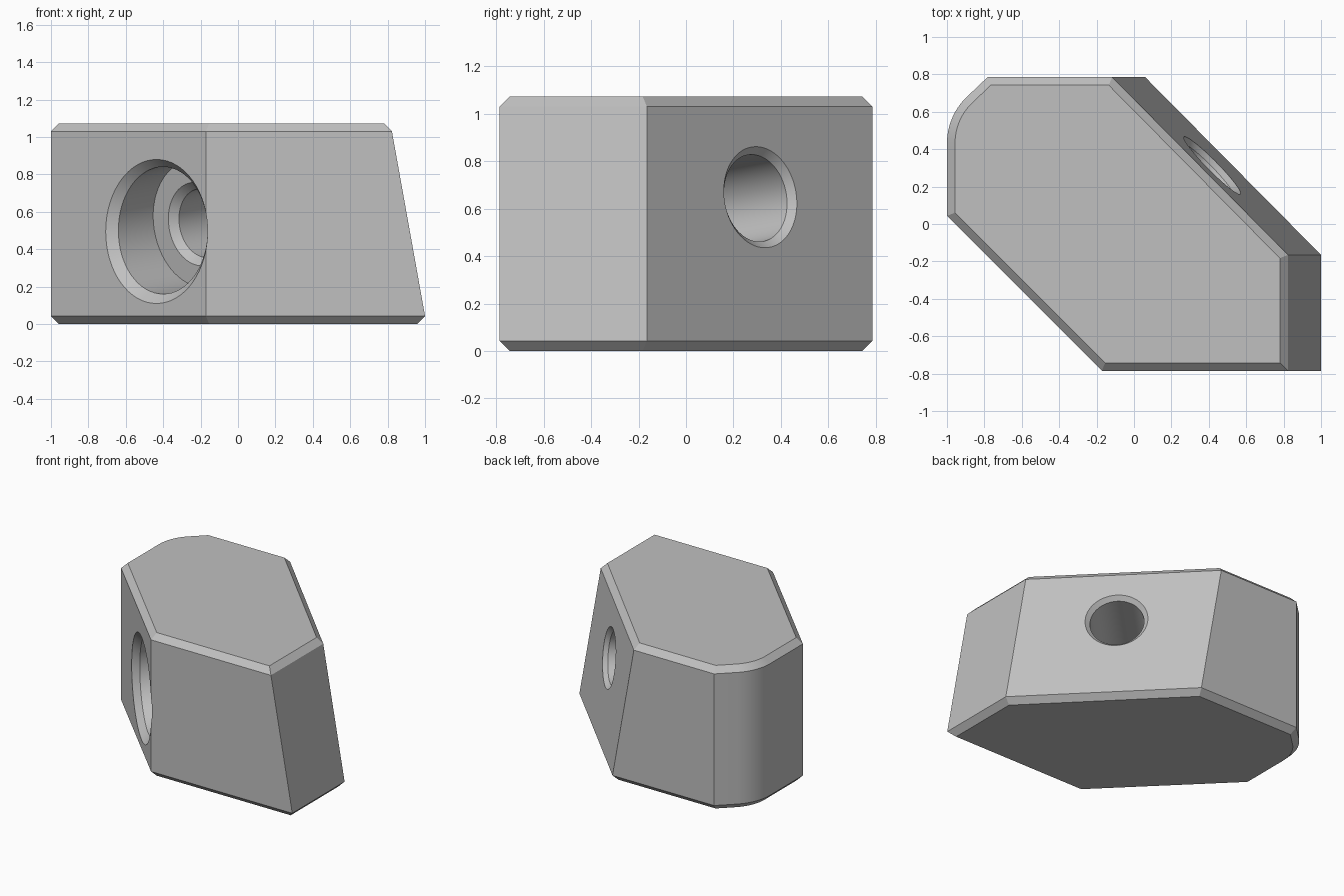
import bpy, bmesh
from math import cos, sin, pi, radians
from mathutils import Vector

cube = bpy.data.objects.get("Cube")
if cube:
    bpy.data.objects.remove(cube, do_unlink=True)

grey = bpy.data.materials.new("plain grey")
grey.use_nodes = True
colour = (0.53, 0.53, 0.53, 1)
grey.diffuse_color = colour
grey.node_tree.nodes["Principled BSDF"].inputs["Base Color"].default_value = colour


def loft(name, rings):
    """Skin a stack of equal-length rings into a closed solid."""
    bm = bmesh.new()
    loops = [[bm.verts.new(p) for p in ring] for ring in rings]
    n = len(loops[0])
    for a, b in zip(loops, loops[1:]):
        for i in range(n):
            j = (i + 1) % n
            bm.faces.new((a[i], a[j], b[j], b[i]))
    bm.faces.new(loops[0][::-1])
    bm.faces.new(loops[-1])
    bmesh.ops.recalc_face_normals(bm, faces=bm.faces)
    mesh = bpy.data.meshes.new(name)
    bm.to_mesh(mesh)
    bm.free()
    mesh.materials.append(grey)
    obj = bpy.data.objects.new(name, mesh)
    bpy.context.collection.objects.link(obj)
    return obj


def outline(z, lean, inset):
    """Block section at a height; the +x edges lean in, all edges inset."""
    pts = [(-1, 0.043), (-0.172, -0.785), (1 - lean, -0.785),
           (1 - lean, -0.165), (0.06 - lean, 0.785), (-0.783, 0.785)]
    # rounded back right corner
    for k in range(13):
        a = radians(135 + 45 * k / 12)
        pts.append((-0.658 + 0.342 * cos(a), 0.432 + 0.342 * sin(a)))
    pts = [Vector(p) for p in pts]
    ring = []
    for i, p in enumerate(pts):
        d1 = (p - pts[i - 1]).normalized()
        d2 = (pts[(i + 1) % len(pts)] - p).normalized()
        n1, n2 = Vector((-d1.y, d1.x)), Vector((-d2.y, d2.x))
        q = p + (n1 + n2) * inset / (1 + n1.dot(n2))
        ring.append((q.x, q.y, z))
    return ring


# Block with chamfered top and bottom rims
edge = 0.043
block = loft("block", [outline(0, 0, edge), outline(edge, 0, 0),
                       outline(1.03, 0.177, 0), outline(1.073, 0.177, edge)])

# Stepped bore, square to the leaning back face
start = Vector((-0.433, -0.524, 0.495))
axis = Vector((0.707, 0.696, 0.127)).normalized()
side = axis.cross(Vector((0, 0, 1))).normalized()
upright = Vector((0, 0, 1))
square = side.cross(axis)
length = 1.214


def circle(t, r, up):
    centre = start + axis * t
    return [centre + r * (side * cos(2 * pi * k / 64) + up * sin(2 * pi * k / 64))
            for k in range(64)]


cutter = loft("bore_cutter", [
    circle(-0.045, 0.43, upright), circle(0.045, 0.34, upright),
    circle(0.311, 0.34, square), circle(0.311, 0.225, square),
    circle(0.351, 0.185, square), circle(length - 0.04, 0.185, square),
    circle(length + 0.04, 0.265, square)])
cutter.hide_render = True

cut = block.modifiers.new("bore", 'BOOLEAN')
cut.object = cutter
cut.operation = 'DIFFERENCE'
cut.solver = 'EXACT'
bpy.context.view_layer.objects.active = block
block.select_set(True)
bpy.ops.object.modifier_apply(modifier=cut.name)
bpy.data.objects.remove(cutter, do_unlink=True)
bpy.ops.object.shade_smooth_by_angle(angle=radians(25))
